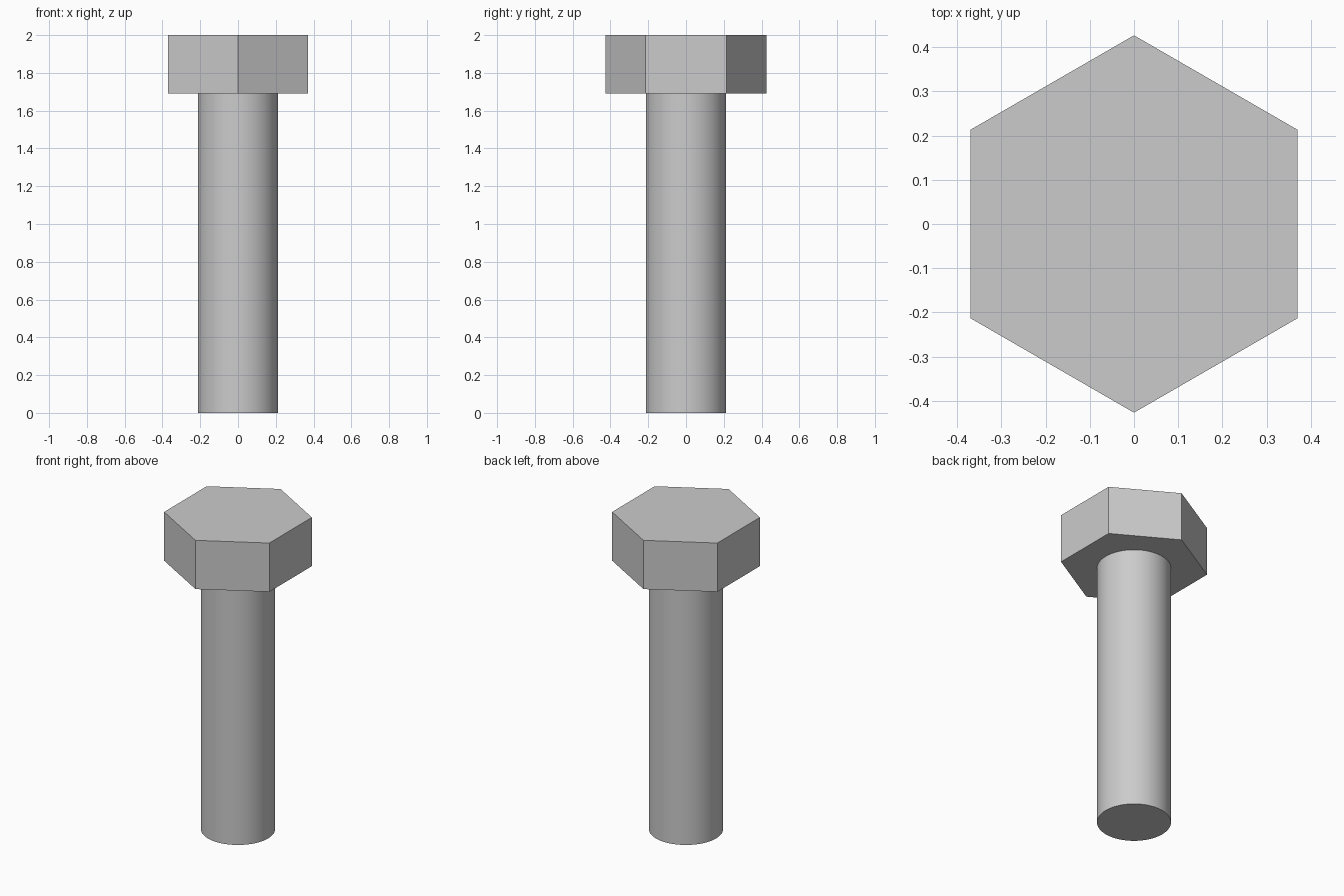
import bpy
import bmesh
from math import sin, cos, pi, radians

cube = bpy.data.objects.get("Cube")
if cube:
    bpy.data.objects.remove(cube, do_unlink=True)

HEAD_RADIUS, SHAFT_RADIUS = 0.427, 0.213
HEAD_BASE, TOP = 1.69, 2.0

steel = bpy.data.materials.new("grey steel")
steel.use_nodes = True
colour = (0.6, 0.6, 0.6, 1)
steel.diffuse_color = colour
steel.node_tree.nodes["Principled BSDF"].inputs["Base Color"].default_value = colour


def prism(name, sides, radius, bottom, top):
    """Upright regular prism with a corner pointing along +y."""
    bm = bmesh.new()
    ring = [bm.verts.new((-radius * sin(2 * pi * i / sides),
                          radius * cos(2 * pi * i / sides), bottom))
            for i in range(sides)]
    base = bm.faces.new(ring)
    result = bmesh.ops.extrude_face_region(bm, geom=[base], use_keep_orig=True)
    raised = [v for v in result["geom"] if isinstance(v, bmesh.types.BMVert)]
    bmesh.ops.translate(bm, verts=raised, vec=(0, 0, top - bottom))
    bmesh.ops.recalc_face_normals(bm, faces=bm.faces)
    mesh = bpy.data.meshes.new(name)
    bm.to_mesh(mesh)
    bm.free()
    mesh.materials.append(steel)
    obj = bpy.data.objects.new(name, mesh)
    bpy.context.collection.objects.link(obj)
    return obj


# Six-sided head with flat faces
prism("hex_head", 6, HEAD_RADIUS, HEAD_BASE, TOP)

# Plain round shaft, smooth around its side
shaft = prism("shaft", 96, SHAFT_RADIUS, 0, HEAD_BASE)
bpy.ops.object.select_all(action="DESELECT")
shaft.select_set(True)
bpy.context.view_layer.objects.active = shaft
bpy.ops.object.shade_smooth_by_angle(angle=radians(30))
